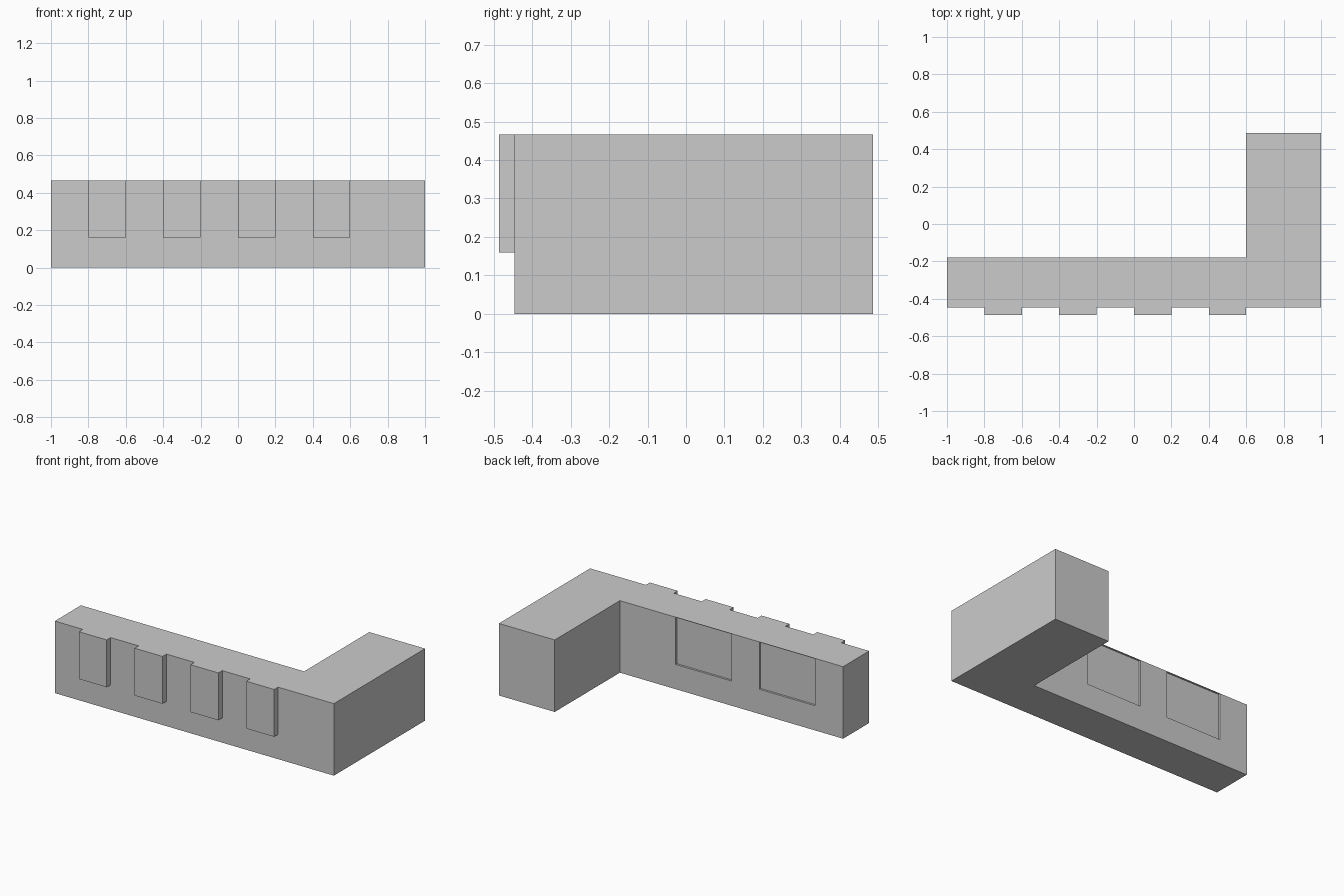
import bpy, bmesh

if "Cube" in bpy.data.objects:
    bpy.data.objects.remove(bpy.data.objects["Cube"])

H = 0.4667                                   # overall height
FRONT, ARM_BACK, END = -0.4467, -0.18, 0.4867
SILL = 0.16                                  # lower edge of ribs and recesses


def prism(name, outline, z0, z1):
    bm = bmesh.new()
    face = bm.faces.new([bm.verts.new((x, y, z0)) for x, y in outline])
    top = bmesh.ops.extrude_face_region(bm, geom=[face])["geom"]
    verts = [g for g in top if isinstance(g, bmesh.types.BMVert)]
    bmesh.ops.translate(bm, verts=verts, vec=(0, 0, z1 - z0))
    bmesh.ops.recalc_face_normals(bm, faces=bm.faces)
    mesh = bpy.data.meshes.new(name)
    bm.to_mesh(mesh)
    bm.free()
    obj = bpy.data.objects.new(name, mesh)
    bpy.context.collection.objects.link(obj)
    return obj


def box(name, x0, x1, y0, y1, z0, z1):
    return prism(name, [(x0, y0), (x1, y0), (x1, y1), (x0, y1)], z0, z1)


def combine(target, tool, operation):
    mod = target.modifiers.new(tool.name, 'BOOLEAN')
    mod.object, mod.operation, mod.solver = tool, operation, 'EXACT'
    bpy.context.view_layer.objects.active = target
    bpy.ops.object.modifier_apply(modifier=mod.name)
    bpy.data.objects.remove(tool)


# L-shaped body: long arm plus deep right-hand wing
body = prism("l_shaped_body", [(-1, FRONT), (1, FRONT), (1, END), (0.6, END),
                               (0.6, ARM_BACK), (-1, ARM_BACK)], 0, H)

# Raised ribs along the front, flush with the top
for i in range(4):
    x = -0.8 + 0.4 * i
    combine(body, box("front_rib", x, x + 0.2, -0.4867, FRONT + 0.02, SILL, H), 'UNION')

# Two shallow recesses in the back of the arm, under a thin top skin
for x in (-0.8, -0.2):
    combine(body, box("back_recess", x, x + 0.4, ARM_BACK - 0.0133, ARM_BACK + 0.05,
                      SILL, H - 0.001), 'DIFFERENCE')
